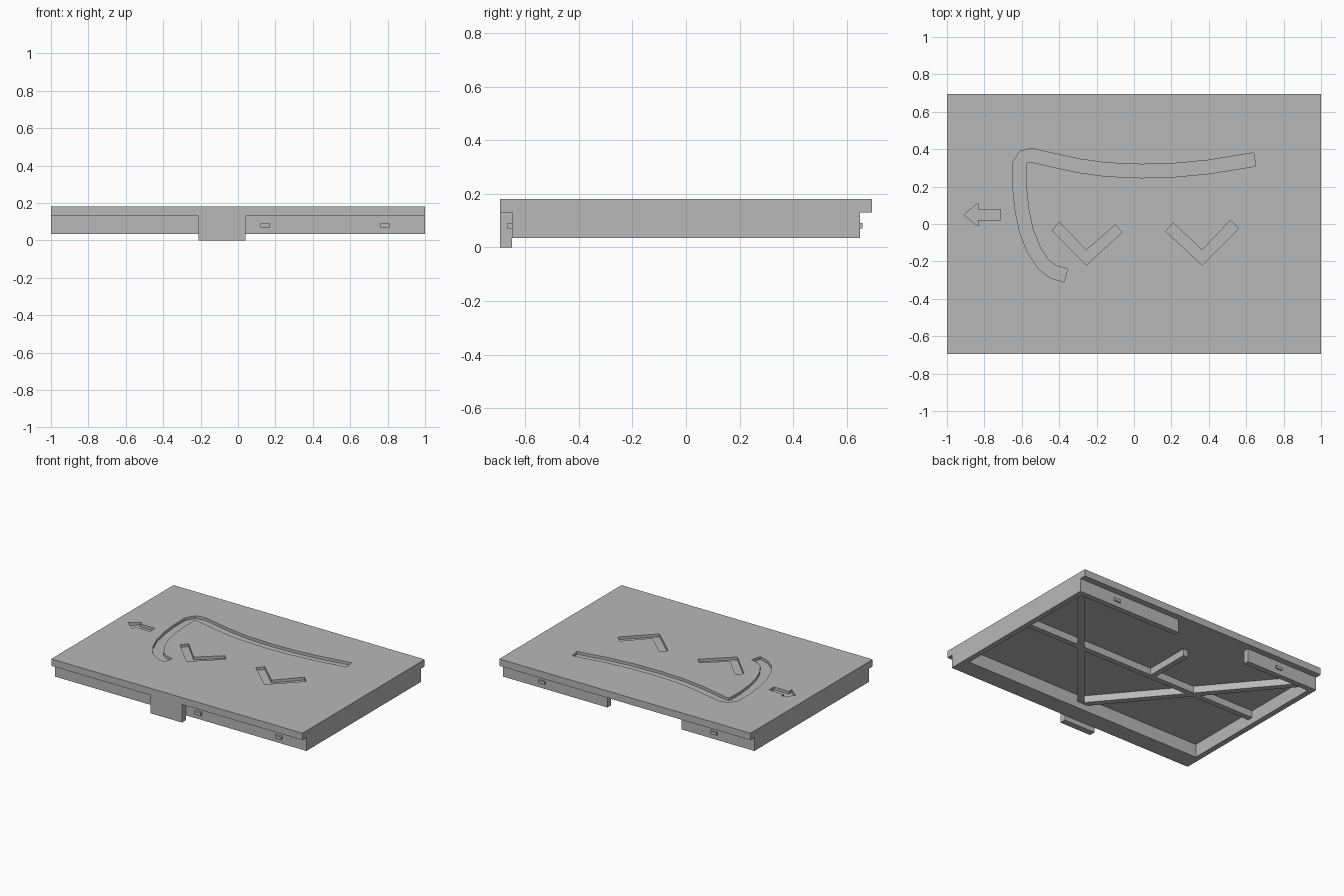
import bpy
import bmesh
import math
from mathutils import Vector

if "Cube" in bpy.data.objects:
    bpy.data.objects.remove(bpy.data.objects["Cube"], do_unlink=True)

grey = bpy.data.materials.new("plain grey")
grey.use_nodes = True
grey.diffuse_color = (0.48, 0.48, 0.48, 1)
grey.node_tree.nodes["Principled BSDF"].inputs["Base Color"].default_value = (0.48, 0.48, 0.48, 1)


def prism(name, outline, low, high):
    """Extrude a flat outline from one height to another."""
    bm = bmesh.new()
    face = bm.faces.new([bm.verts.new((x, y, low)) for x, y in outline])
    top = bmesh.ops.extrude_face_region(bm, geom=[face])["geom"]
    moved = [v for v in top if isinstance(v, bmesh.types.BMVert)]
    bmesh.ops.translate(bm, verts=moved, vec=(0, 0, high - low))
    bmesh.ops.recalc_face_normals(bm, faces=bm.faces)
    mesh = bpy.data.meshes.new(name)
    bm.to_mesh(mesh)
    bm.free()
    mesh.materials.append(grey)
    obj = bpy.data.objects.new(name, mesh)
    bpy.context.collection.objects.link(obj)
    return obj


def box(name, x0, x1, y0, y1, low, high):
    return prism(name, [(x0, y0), (x1, y0), (x1, y1), (x0, y1)], low, high)


def band(path, half):
    """Outline of a strip of even width along a path."""
    pts = [Vector(p) for p in path]
    left, right = [], []
    for i, p in enumerate(pts):
        along = (pts[min(i + 1, len(pts) - 1)] - pts[max(i - 1, 0)]).normalized()
        side = Vector((-along.y, along.x)) * half
        left.append(p + side)
        right.append(p - side)
    return left + right[::-1]


W, D, WALL_Y = 1.0, 0.695, 0.65
BASE, UNDER, TOP = 0.035, 0.13, 0.18
RIB_LOW = 0.08

# Top plate
plate = box("top_plate", -W, W, -D, D, UNDER, TOP)

# Engraved marks cut into the plate
groove = [(0.645, 0.345), (0.4, 0.305), (0.22, 0.288), (0.04, 0.283), (-0.15, 0.291),
          (-0.3, 0.312), (-0.45, 0.345), (-0.55, 0.368), (-0.59, 0.36), (-0.612, 0.325),
          (-0.612, 0.2), (-0.6, 0.08), (-0.575, -0.04), (-0.535, -0.14), (-0.485, -0.215),
          (-0.43, -0.257), (-0.365, -0.275)]
marks = {
    "curved_groove": band(groove, 0.036),
    "arrow": [(-0.91, 0.05), (-0.835, -0.01), (-0.835, 0.022), (-0.715, 0.022),
              (-0.715, 0.078), (-0.835, 0.078), (-0.835, 0.11)],
    "right_chevron": [(-0.437, -0.035), (-0.255, -0.22), (-0.065, -0.045), (-0.1, -0.005),
                      (-0.255, -0.14), (-0.4, 0.01)],
    "left_chevron": [(0.17, -0.04), (0.365, -0.22), (0.56, -0.025), (0.515, 0.02),
                     (0.365, -0.14), (0.21, 0.005)],
}
bpy.context.view_layer.objects.active = plate
for name, outline in marks.items():
    cutter = prism(name + "_cutter", outline, TOP - 0.02, TOP + 0.05)
    cutter.hide_render = True
    cut = plate.modifiers.new(name, "BOOLEAN")
    cut.operation, cut.solver, cut.object = "DIFFERENCE", "EXACT", cutter
    bpy.ops.object.modifier_apply(modifier=cut.name)
    bpy.data.objects.remove(cutter, do_unlink=True)

# Skirt walls, with a gap in the back
box("front_wall", -W, W, -WALL_Y, -0.52, BASE, UNDER)
box("back_wall_left", 0.17, W, 0.61, WALL_Y, BASE, UNDER)
box("back_wall_right", -W, -0.42, 0.61, WALL_Y, BASE, UNDER)
for side, name in ((1, "left_wall"), (-1, "right_wall")):
    inner, outer = sorted((side * 0.96, side * W))
    box(name, inner, outer, -0.52, 0.61, BASE, UNDER)

# Front tab
box("front_tab", -0.21, 0.04, -D, -WALL_Y, 0, UNDER)

# Snap clips
for i, x in enumerate((0.145, 0.785)):
    box(f"front_clip_{i + 1}", x - 0.025, x + 0.025, -WALL_Y - 0.017, -WALL_Y, 0.07, 0.091)
for i, x in enumerate((-0.68, 0.69)):
    box(f"back_clip_{i + 1}", x - 0.025, x + 0.025, WALL_Y, WALL_Y + 0.009, 0.07, 0.091)

# Stiffening ribs under the plate
box("long_rib", -0.97, 0.97, 0.01, 0.05, RIB_LOW, UNDER)
box("short_rib", -0.14, -0.1, 0.05, 0.38, RIB_LOW, UNDER)
for side, name in ((1, "left_diagonal_rib"), (-1, "right_diagonal_rib")):
    prism(name, band([(0, -0.535), (side * 0.965, 0.615)], 0.022), RIB_LOW, UNDER)
